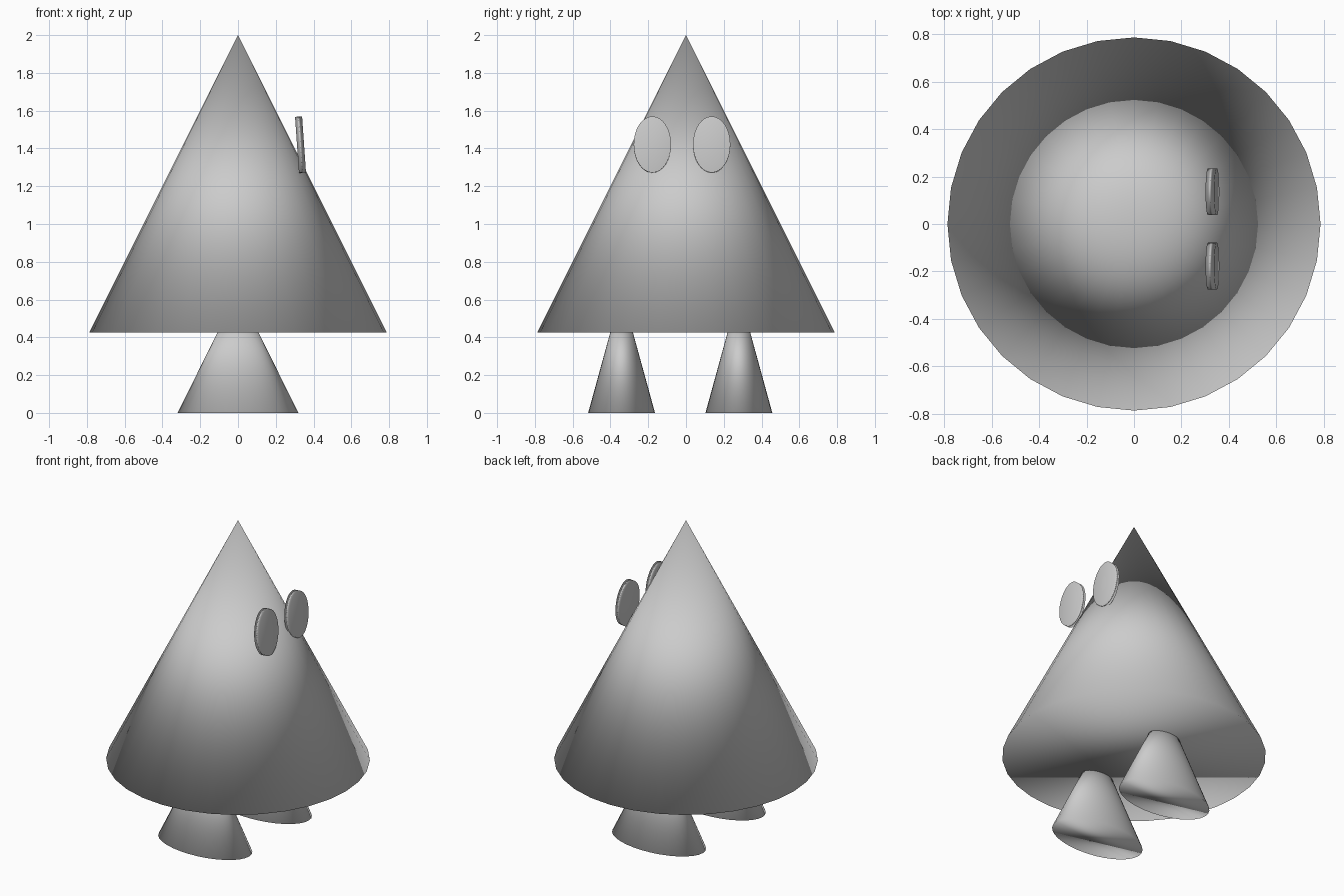
import bpy
from math import radians

if "Cube" in bpy.data.objects:
    bpy.data.objects.remove(bpy.data.objects["Cube"])


def finish(name, scale):
    """Name, scale and smooth the primitive just added."""
    ob = bpy.context.object
    ob.name = name
    ob.scale = scale
    bpy.ops.object.shade_smooth()
    return ob


def cone(name, x, y, base_z, scale):
    # unit cone is 2 tall, so its centre sits one z-scale above the base
    bpy.ops.mesh.primitive_cone_add(vertices=32, radius1=1, depth=2,
                                    location=(x, y, base_z + scale[2]))
    return finish(name, scale)


def eye(name, y):
    # thin oval disc facing +x, tipped slightly upward
    bpy.ops.mesh.primitive_cylinder_add(vertices=32, radius=1, depth=2,
                                        location=(0.331, y, 1.42),
                                        rotation=(0, radians(86), 0))
    return finish(name, (0.149, 0.099, 0.0187))


# Body
cone("body", 0, 0, 0.425, (0.7875, 0.7875, 0.7875))

# Feet: flattened cones whose tips are hidden in the body
for name, y in (("foot_a", -0.341), ("foot_b", 0.28)):
    cone(name, 0, y, 0, (0.32, 0.177, 0.322))

# Eyes
for name, y in (("eye_a", -0.178), ("eye_b", 0.136)):
    eye(name, y)
